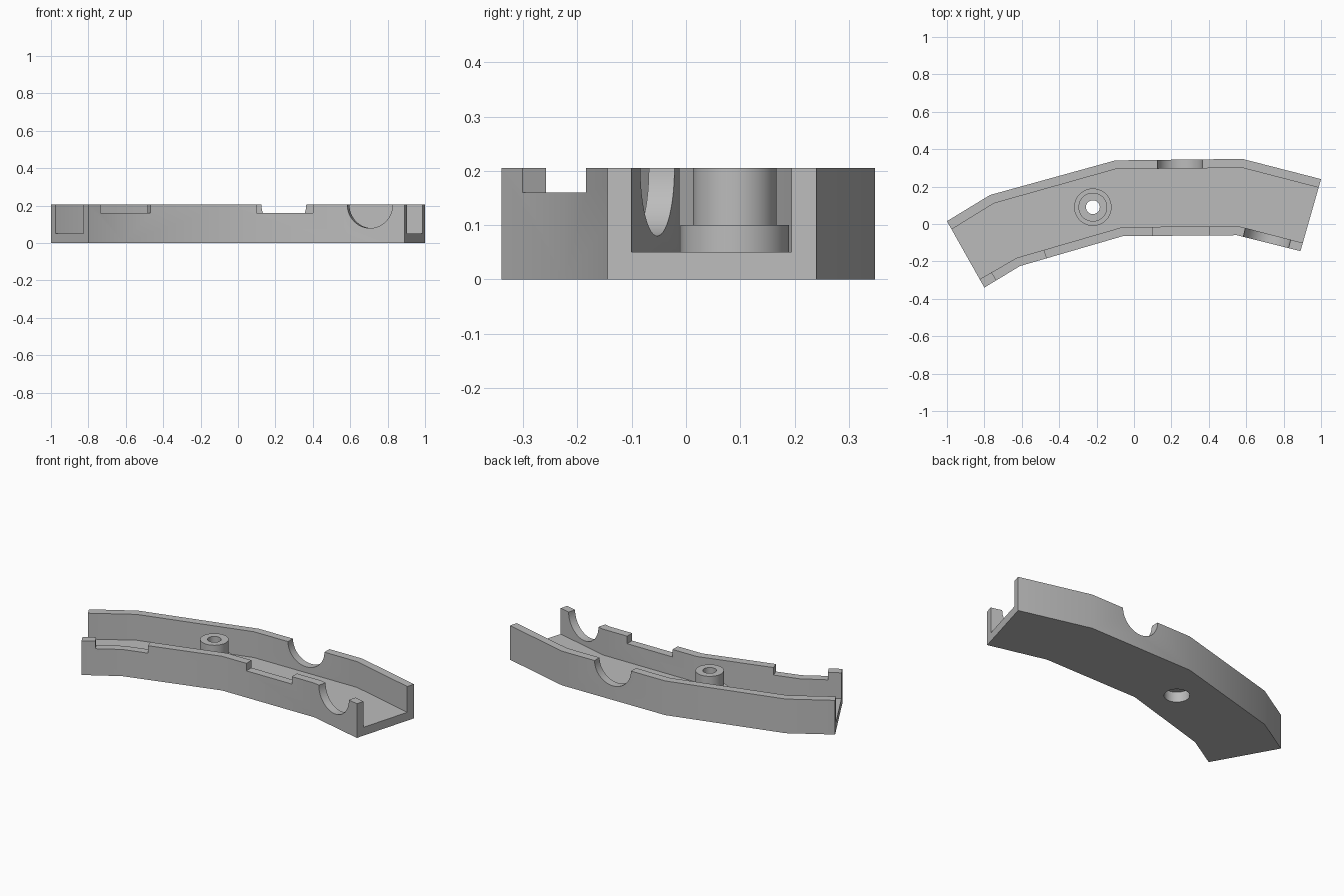
import bpy, bmesh, math

cube = bpy.data.objects.get("Cube")
if cube:
    bpy.data.objects.remove(cube, do_unlink=True)

HEIGHT, FLOOR, NOTCH = 0.205, 0.05, 0.16

grey = bpy.data.materials.new("plain grey")
grey.use_nodes = True
grey.diffuse_color = (0.5, 0.5, 0.5, 1)
grey.node_tree.nodes["Principled BSDF"].inputs["Base Color"].default_value = (0.5, 0.5, 0.5, 1)


def make_object(name, bm):
    bmesh.ops.recalc_face_normals(bm, faces=bm.faces)
    mesh = bpy.data.meshes.new(name)
    bm.to_mesh(mesh)
    bm.free()
    mesh.materials.append(grey)
    obj = bpy.data.objects.new(name, mesh)
    bpy.context.collection.objects.link(obj)
    return obj


def prism(name, outline, low, high):
    bm = bmesh.new()
    face = bm.faces.new([bm.verts.new((x, y, low)) for x, y in outline])
    top = bmesh.ops.extrude_face_region(bm, geom=[face])["geom"]
    verts = [g for g in top if isinstance(g, bmesh.types.BMVert)]
    bmesh.ops.translate(bm, verts=verts, vec=(0, 0, high - low))
    return make_object(name, bm)


def cylinder(name, radius, depth, location, rotation=(0, 0, 0)):
    bm = bmesh.new()
    bmesh.ops.create_cone(bm, cap_ends=True, segments=64,
                          radius1=radius, radius2=radius, depth=depth)
    obj = make_object(name, bm)
    obj.location, obj.rotation_euler = location, rotation
    return obj


def select_only(obj):
    bpy.ops.object.select_all(action='DESELECT')
    obj.select_set(True)
    bpy.context.view_layer.objects.active = obj


def cut(target, cutter):
    cutter.hide_render = True
    select_only(target)
    mod = target.modifiers.new("cut", 'BOOLEAN')
    mod.operation, mod.solver, mod.object = 'DIFFERENCE', 'EXACT', cutter
    bpy.ops.object.modifier_apply(modifier=mod.name)
    bpy.data.objects.remove(cutter, do_unlink=True)


# Curved channel body: solid outline with the trough cut out, open at both ends
back_edge = [(-1, 0.015), (-0.77, 0.155), (-0.10, 0.34), (0.58, 0.348), (1, 0.24)]
front_edge = [(0.89, -0.145), (0.55, -0.06), (-0.06, -0.065), (-0.61, -0.225), (-0.80, -0.34)]
body = prism("channel_body", back_edge + front_edge, 0, HEIGHT)
trough = [(-1.09, -0.10), (-0.75, 0.11), (-0.10, 0.293), (0.58, 0.30), (1.085, 0.169),
          (1.0, -0.126), (0.56, -0.012), (-0.06, -0.016), (-0.625, -0.18), (-0.925, -0.352)]
cut(body, prism("trough_cutter", trough, FLOOR, 0.4))

# Shallow notches in the front wall
cut(body, prism("bent_notch_cutter",
                [(-0.70, -0.36), (-0.775, -0.235), (-0.625, -0.14),
                 (-0.50, -0.09), (-0.45, -0.24), (-0.58, -0.30)], NOTCH, 0.4))
cut(body, prism("straight_notch_cutter",
                [(0.10, -0.1), (0.40, -0.1), (0.40, 0.05), (0.10, 0.05)], NOTCH, 0.4))

# Half-round openings in the back and front walls
quarter = math.pi / 2
cut(body, cylinder("back_round_cutter", 0.12, 0.16, (0.245, 0.32, HEIGHT), (quarter, 0, 0)))
cut(body, cylinder("front_round_cutter", 0.125, 0.18, (0.71, -0.08, HEIGHT),
                   (quarter, 0, math.radians(-14))))

# Counterbore through the floor
BOSS = (-0.22, 0.09, 0)
cut(body, cylinder("counterbore_cutter", 0.068, 0.2, BOSS))

# Stepped screw boss, turned from a closed ring profile
profile = [(0.037, 0.06), (0.037, HEIGHT), (0.077, HEIGHT), (0.077, 0.1),
           (0.1, 0.1), (0.1, 0.045), (0.068, 0.045), (0.068, 0.06)]
bm = bmesh.new()
ring = [bm.verts.new((r, 0, z)) for r, z in profile]
edges = [bm.edges.new((ring[i - 1], ring[i])) for i in range(len(ring))]
bmesh.ops.spin(bm, geom=ring + edges, cent=(0, 0, 0), axis=(0, 0, 1),
               angle=math.tau, steps=64, use_merge=True)
bmesh.ops.remove_doubles(bm, verts=bm.verts, dist=0.0001)
boss = make_object("screw_boss", bm)
boss.location = BOSS

# Smooth the curved faces while keeping edges crisp
for obj in (body, boss):
    select_only(obj)
    bpy.ops.object.shade_smooth_by_angle(angle=math.radians(30))
